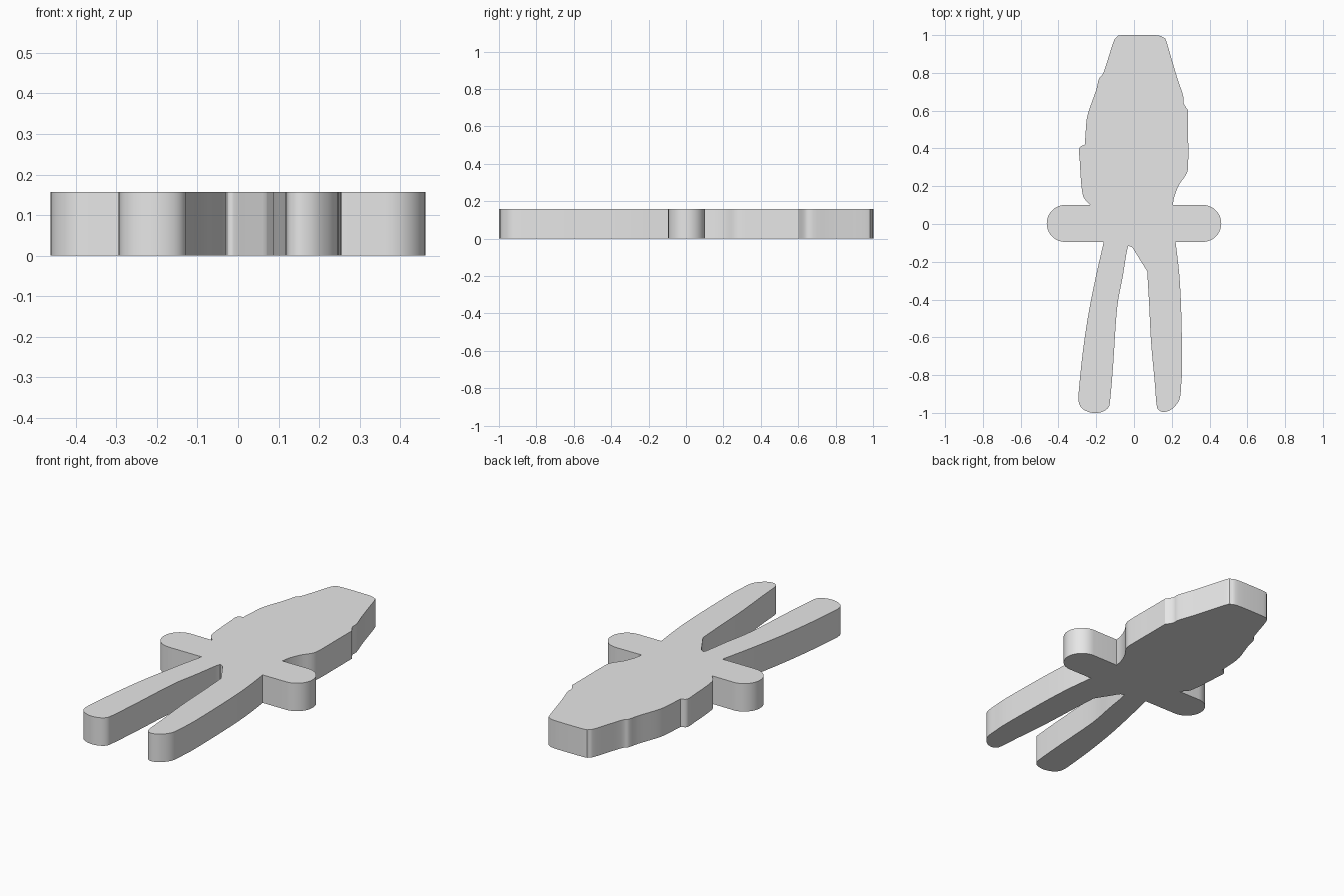
import bpy
import bmesh
import math
from mathutils import Vector

THICKNESS = 0.157
UNIT = 0.01  # outline points are given in hundredths

cube = bpy.data.objects.get("Cube")
if cube:
    bpy.data.objects.remove(cube, do_unlink=True)


def smooth_run(points, steps=4):
    """Curve through the points; the two ends stay as sharp corners."""
    pts = [Vector(p) * UNIT for p in points]
    padded = [pts[0]] + pts + [pts[-1]]
    run = []
    for a, b, c, d in zip(padded, padded[1:], padded[2:], padded[3:]):
        for i in range(steps):
            t = i / steps
            run.append(0.5 * (2 * b + (c - a) * t
                              + (2 * a - 5 * b + 4 * c - d) * t ** 2
                              + (3 * b - a - 3 * c + d) * t ** 3))
    return run + [pts[-1]]


def arm_end(side, radius=0.098, reach=0.364, segments=20):
    """Half-round tip of a side arm, in anticlockwise order."""
    start = -math.pi / 2 if side > 0 else math.pi / 2
    angles = [start + math.pi * i / segments for i in range(segments + 1)]
    return [Vector((side * reach + radius * math.cos(a),
                    0.003 + radius * math.sin(a))) for a in angles]


# Head: right-hand edge, rounded crown, then the uneven left-hand edge
head_lower = [(20.5, 10), (21.5, 15), (24, 21), (28, 27), (28.7, 33),
              (28.7, 47), (28.7, 60)]
head_upper = [(28.7, 60), (26.3, 64), (26, 68), (23, 77), (20, 87),
              (17, 97), (15.5, 98.8), (11, 100), (-6, 100), (-9, 99),
              (-11, 96), (-16, 80.5), (-18.5, 77), (-20, 71), (-24.5, 58),
              (-25.5, 50), (-26, 42)]
head_cheek = [(-26, 42), (-29, 40), (-28.7, 33), (-28, 22), (-27, 15),
              (-25.5, 12.5), (-23, 10)]

# Legs and the gap between them
leg_one = [(-16, -9.5), (-20, -27), (-24, -47), (-27, -67), (-29, -86),
           (-29.3, -94), (-27, -98), (-22, -100), (-17, -99.5),
           (-13.5, -97), (-12.5, -92), (-11, -74), (-9, -45), (-6, -28),
           (-3.5, -13), (-2, -12), (-0.5, -13), (2, -17), (7, -25)]
leg_two = [(7, -25), (8, -42), (9, -62), (11, -84), (12, -96),
           (13.5, -98.7), (16, -99.5), (20, -98), (24, -93), (25, -85),
           (25.5, -74), (25, -46), (24, -27), (22, -9.5)]

outline = []
for run in (smooth_run(leg_one), smooth_run(leg_two), arm_end(1),
            smooth_run(head_lower), smooth_run(head_upper),
            smooth_run(head_cheek), arm_end(-1)):
    outline += run

# Flat plate raised from the closed outline
bm = bmesh.new()
base = bm.faces.new([bm.verts.new((p.x, p.y, 0)) for p in outline])
bmesh.ops.remove_doubles(bm, verts=bm.verts[:], dist=0.0005)
raised = bmesh.ops.extrude_face_region(bm, geom=bm.faces[:], use_keep_orig=True)
top_verts = [g for g in raised["geom"] if isinstance(g, bmesh.types.BMVert)]
bmesh.ops.translate(bm, verts=top_verts, vec=(0, 0, THICKNESS))
bmesh.ops.recalc_face_normals(bm, faces=bm.faces[:])
mesh = bpy.data.meshes.new("figure_plate")
bm.to_mesh(mesh)
bm.free()
plate = bpy.data.objects.new("figure_plate", mesh)
bpy.context.collection.objects.link(plate)

# Plain grey surface
grey = bpy.data.materials.new("light_grey")
grey.use_nodes = True
colour = (0.8, 0.8, 0.8, 1)
grey.diffuse_color = colour
for node in grey.node_tree.nodes:
    if node.type == "BSDF_PRINCIPLED":
        node.inputs["Base Color"].default_value = colour
mesh.materials.append(grey)

# Rounded walls shade smoothly, rims and corners stay sharp
bpy.ops.object.select_all(action="DESELECT")
plate.select_set(True)
bpy.context.view_layer.objects.active = plate
bpy.ops.object.shade_smooth_by_angle(angle=math.radians(30))
